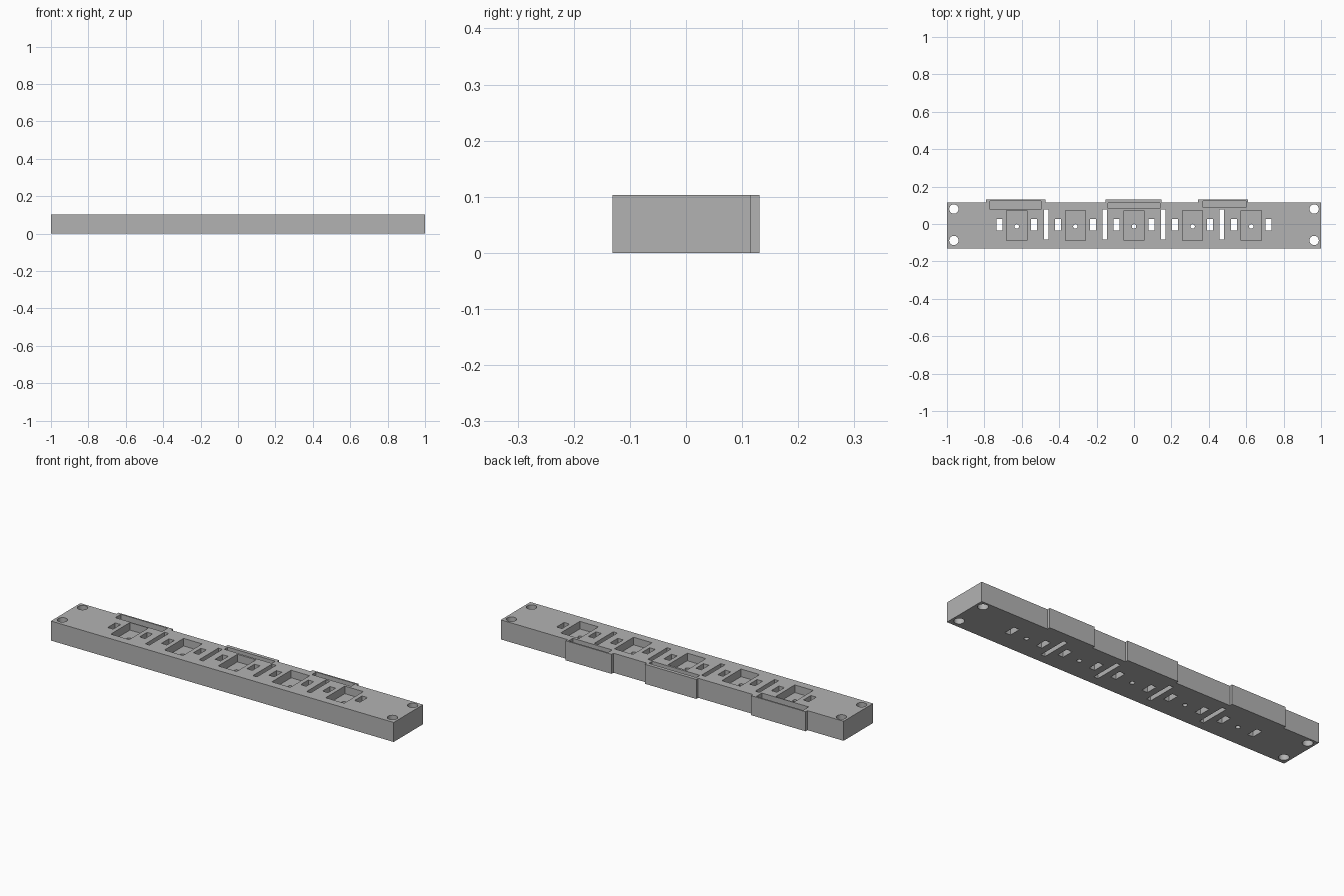
import bpy
import bmesh
from mathutils import Matrix

cube = bpy.data.objects.get("Cube")
if cube:
    bpy.data.objects.remove(cube, do_unlink=True)

HEIGHT = 0.103
FRONT, BACK, TAB_BACK = -0.131, 0.115, 0.131
PITCH = 0.3135

grey = bpy.data.materials.new("plain grey")
grey.use_nodes = True
colour = (0.45, 0.45, 0.45, 1)
grey.diffuse_color = colour
grey.node_tree.nodes["Principled BSDF"].inputs["Base Color"].default_value = colour


def make_object(name, bm):
    bmesh.ops.recalc_face_normals(bm, faces=bm.faces)
    mesh = bpy.data.meshes.new(name)
    bm.to_mesh(mesh)
    bm.free()
    mesh.materials.append(grey)
    obj = bpy.data.objects.new(name, mesh)
    bpy.context.collection.objects.link(obj)
    return obj


def add_box(bm, x0, x1, y0, y1, z0, z1):
    size = Matrix.Diagonal((x1 - x0, y1 - y0, z1 - z0, 1))
    place = Matrix.Translation(((x0 + x1) / 2, (y0 + y1) / 2, (z0 + z1) / 2))
    bmesh.ops.create_cube(bm, size=1, matrix=place @ size)


def add_hole(bm, x, y, radius, segments):
    bmesh.ops.create_cone(bm, cap_ends=True, segments=segments, radius1=radius,
                          radius2=radius, depth=HEIGHT * 2,
                          matrix=Matrix.Translation((x, y, HEIGHT / 2)))


def cut(target, name, bm):
    cutter = make_object(name, bm)
    cutter.hide_render = True
    mod = target.modifiers.new(name, "BOOLEAN")
    mod.operation = "DIFFERENCE"
    mod.solver = "EXACT"
    mod.object = cutter
    bpy.context.view_layer.objects.active = target
    bpy.ops.object.modifier_apply(modifier=name)
    bpy.data.objects.remove(cutter, do_unlink=True)


# Bar outline with three tabs stepping out along the back
tabs = [(-0.79, -0.472), (-0.152, 0.148), (0.343, 0.61)]
outline = [(-1, BACK), (-1, FRONT), (1, FRONT), (1, BACK)]
for left, right in reversed(tabs):
    outline += [(right, BACK), (right, TAB_BACK), (left, TAB_BACK), (left, BACK)]
bm = bmesh.new()
base = bm.faces.new([bm.verts.new((x, y, 0)) for x, y in outline])
raised = bmesh.ops.extrude_face_region(bm, geom=[base], use_keep_orig=True)
top = [v for v in raised["geom"] if isinstance(v, bmesh.types.BMVert)]
bmesh.ops.translate(bm, verts=top, vec=(0, 0, HEIGHT))
bar = make_object("mounting_bar", bm)

# Shallow pockets and tab grooves
bm = bmesh.new()
for i in range(-2, 3):
    x = i * PITCH
    add_box(bm, x - 0.054, x + 0.054, -0.088, 0.072, HEIGHT - 0.04, 0.2)
for x0, x1, y0, y1 in [(-0.77, -0.497, 0.077, 0.123),
                       (-0.139, 0.139, 0.083, 0.112),
                       (0.369, 0.599, 0.088, 0.123)]:
    add_box(bm, x0, x1, y0, y1, HEIGHT - 0.04, 0.2)
cut(bar, "pocket_cutter", bm)

# Through slots, pin holes and corner screw holes
bm = bmesh.new()
for i in range(-2, 3):
    x = i * PITCH
    add_hole(bm, x, -0.013, 0.012, 16)
    for side in (-0.093, 0.093):
        add_box(bm, x + side - 0.016, x + side + 0.016, -0.035, 0.028, -0.1, 0.2)
for i in range(4):
    x = (i - 1.5) * PITCH
    add_box(bm, x - 0.012, x + 0.012, -0.083, 0.077, -0.1, 0.2)
for x in (-0.963, 0.963):
    for y in (-0.088, 0.08):
        add_hole(bm, x, y, 0.025, 32)
cut(bar, "through_cutter", bm)

# Smooth hole walls, crisp edges elsewhere
bpy.ops.object.select_all(action="DESELECT")
bar.select_set(True)
bpy.context.view_layer.objects.active = bar
bpy.ops.object.shade_smooth_by_angle(angle=0.5)
